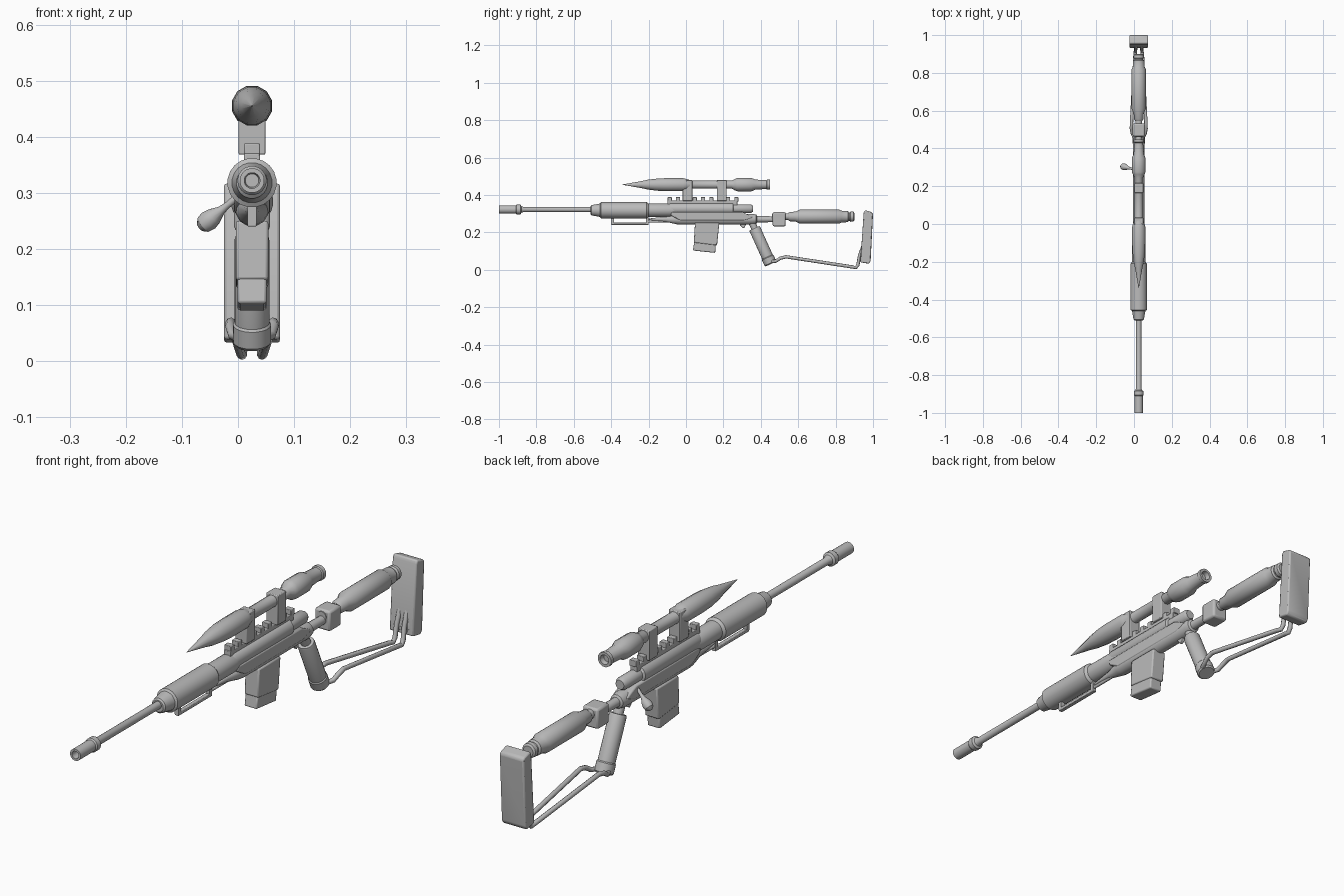
import bpy, bmesh, math
from mathutils import Vector

CX = 0.025   # centre plane of the body
grey = bpy.data.materials.new("gunmetal grey")
grey.diffuse_color = (0.5, 0.5, 0.5, 1)


def finish(name, bm, bevel=0.0):
    bmesh.ops.recalc_face_normals(bm, faces=bm.faces)
    me = bpy.data.meshes.new(name)
    bm.to_mesh(me)
    bm.free()
    ob = bpy.data.objects.new(name, me)
    bpy.context.collection.objects.link(ob)
    me.materials.append(grey)
    if bevel:
        m = ob.modifiers.new("bevel", 'BEVEL')
        m.width = bevel
        m.segments = 2
    bpy.ops.object.select_all(action='DESELECT')
    ob.select_set(True)
    bpy.context.view_layer.objects.active = ob
    bpy.ops.object.shade_smooth_by_angle(angle=math.radians(32))
    return ob


def lathe(name, profile, origin, axis=(0, 1, 0), sides=20):
    """Turned part: profile of (distance along axis, radius)."""
    bm = bmesh.new()
    o, a = Vector(origin), Vector(axis).normalized()
    u = a.orthogonal().normalized()
    v = a.cross(u)
    rings = []
    for d, r in profile:
        ring = []
        for i in range(sides):
            t = 2 * math.pi * i / sides
            ring.append(bm.verts.new(o + a * d + (u * math.cos(t) + v * math.sin(t)) * r))
        rings.append(ring)
    for p, q in zip(rings, rings[1:]):
        for i in range(sides):
            j = (i + 1) % sides
            bm.faces.new((p[i], p[j], q[j], q[i]))
    bm.faces.new(rings[0])
    bm.faces.new(rings[-1])
    return finish(name, bm)


def slab(name, outline, half_width, bevel=0.0, x=CX):
    """Side outline of (y, z) points widened across x."""
    bm = bmesh.new()
    left = [bm.verts.new((x - half_width, y, z)) for y, z in outline]
    right = [bm.verts.new((x + half_width, y, z)) for y, z in outline]
    bm.faces.new(left)
    bm.faces.new(right)
    n = len(outline)
    for i in range(n):
        j = (i + 1) % n
        bm.faces.new((left[i], left[j], right[j], right[i]))
    return finish(name, bm, bevel)


def box(name, y0, y1, z0, z1, half_width, bevel=0.0):
    return slab(name, [(y0, z0), (y1, z0), (y1, z1), (y0, z1)], half_width, bevel)


def rod(name, points, radius):
    cu = bpy.data.curves.new(name, 'CURVE')
    cu.dimensions = '3D'
    cu.bevel_depth = radius
    cu.bevel_resolution = 2
    cu.use_fill_caps = True
    sp = cu.splines.new('POLY')
    sp.points.add(len(points) - 1)
    for p, co in zip(sp.points, points):
        p.co = (*co, 1)
    ob = bpy.data.objects.new(name, cu)
    bpy.context.collection.objects.link(ob)
    cu.materials.append(grey)
    bpy.ops.object.select_all(action='DESELECT')
    ob.select_set(True)
    bpy.context.view_layer.objects.active = ob
    bpy.ops.object.convert(target='MESH')
    bpy.ops.object.shade_smooth_by_angle(angle=math.radians(50))


# Barrel and muzzle with an open bore
lathe("barrel", [(-0.96, 0.012), (-0.97, 0.014), (-1.0, 0.014), (-1.0, 0.022), (-0.91, 0.022),
                 (-0.905, 0.026), (-0.885, 0.026), (-0.88, 0.018), (-0.87, 0.014),
                 (-0.48, 0.014)], (CX, 0, 0.322))
# Handguard and sleeve behind it
lathe("handguard", [(-0.51, 0.022), (-0.505, 0.028), (-0.475, 0.033), (-0.46, 0.036),
                    (-0.455, 0.044), (-0.21, 0.044), (-0.20, 0.036), (-0.09, 0.036),
                    (-0.06, 0.030), (0.0, 0.028)], (CX, 0, 0.318))
# Receiver, bolt housing and lower tube
lathe("upper_receiver", [(-0.10, 0.026), (-0.08, 0.032), (0.25, 0.032), (0.255, 0.024),
                         (0.345, 0.024), (0.357, 0.017)], (CX, 0, 0.326))
slab("receiver_side", [(-0.1, 0.305), (-0.05, 0.295), (0.255, 0.295), (0.255, 0.345),
                       (-0.05, 0.345)], 0.028, 0.006)
lathe("lower_receiver", [(-0.20, 0.004), (-0.11, 0.014), (-0.05, 0.028), (-0.03, 0.030),
                         (0.355, 0.030), (0.375, 0.026), (0.38, 0.018), (0.47, 0.016)],
      (CX, 0, 0.270), sides=12)
slab("receiver_web", [(-0.08, 0.29), (-0.03, 0.262), (0.31, 0.262), (0.36, 0.28),
                      (0.30, 0.31), (-0.08, 0.31)], 0.031, 0.005)

# Sling bracket under the handguard
box("bracket_bar", -0.40, -0.20, 0.240, 0.252, 0.008, 0.002)
for y in (-0.40, -0.215):
    box("bracket_post", y, y + 0.015, 0.245, 0.285, 0.008)
rod("bracket_rod", [(CX, -0.21, 0.258), (CX, -0.02, 0.258)], 0.006)

# Toothed sight rail
box("rail_base", -0.10, 0.275, 0.345, 0.370, 0.014, 0.002)
for i in range(9):
    y = -0.098 + i * 0.0445
    box("rail_tooth", y, y + 0.022, 0.365, 0.388, 0.014, 0.002)

# Scope with pointed front and stepped eyepiece
lathe("scope", [(-0.34, 0.0008), (-0.235, 0.020), (-0.205, 0.027), (-0.15, 0.034), (-0.10, 0.036),
                (-0.015, 0.036), (0.0, 0.032), (0.03, 0.022), (0.245, 0.022), (0.262, 0.032),
                (0.275, 0.037), (0.35, 0.037), (0.37, 0.028), (0.43, 0.024), (0.433, 0.028),
                (0.448, 0.028), (0.448, 0.018), (0.43, 0.015)], (CX, 0, 0.455), sides=12)
for y in (-0.018, 0.165):
    box("scope_mount", y, y + 0.052, 0.368, 0.480, 0.024, 0.003)

# Magazine in two tapering stages
slab("magazine", [(0.048, 0.25), (0.178, 0.25), (0.166, 0.130), (0.042, 0.145)], 0.029, 0.005)
slab("magazine_base", [(0.044, 0.150), (0.160, 0.140), (0.156, 0.090), (0.037, 0.103)],
     0.026, 0.005)

# Trigger
slab("trigger", [(0.285, 0.245), (0.318, 0.245), (0.316, 0.228), (0.304, 0.222), (0.297, 0.23)],
     0.006, 0.002)

# Bolt handle with teardrop knob
handle = Vector((-0.076, 0.02, -0.062)).normalized()
lathe("bolt_handle", [(0.0, 0.007), (0.035, 0.006), (0.05, 0.008), (0.068, 0.016), (0.080, 0.0185),
                      (0.092, 0.016), (0.100, 0.008), (0.102, 0.001)],
      (0.008, 0.287, 0.300), handle, 14)

# Slanted pistol grip with cap and neck
slant = (0, 0.086, -0.19)
lathe("grip", [(-0.035, 0.018), (0.0, 0.018), (0.0, 0.029), (0.006, 0.031), (0.168, 0.031),
               (0.172, 0.034), (0.205, 0.034), (0.211, 0.029)], (CX, 0.366, 0.222), slant)

# Rear block and stock tube
box("rear_block", 0.463, 0.533, 0.232, 0.308, 0.032, 0.008)
lathe("stock_tube", [(0.46, 0.018), (0.545, 0.018), (0.555, 0.025), (0.585, 0.027), (0.61, 0.038),
                     (0.82, 0.038), (0.83, 0.032), (0.865, 0.030), (0.87, 0.023), (0.875, 0.023),
                     (0.88, 0.028), (0.895, 0.027), (0.90, 0.020)], (CX, 0, 0.284))

# Wire stock: mirrored rods and the sockets where they meet the pad
for s in (-1, 1):
    rod("stock_rod", [(CX + s * x, y, z) for x, y, z in (
        (0.018, 0.445, 0.042), (0.034, 0.480, 0.046), (0.039, 0.505, 0.062), (0.038, 0.535, 0.069),
        (0.020, 0.890, 0.015), (0.018, 0.908, 0.011), (0.017, 0.919, 0.025),
        (0.016, 0.928, 0.075), (0.014, 0.955, 0.150))], 0.009)
    for x in (0.010, 0.026):
        lathe("pad_socket", [(0.0, 0.004), (0.03, 0.009), (0.08, 0.007), (0.11, 0.002)],
              (CX + s * x, 0.935, 0.050), (0, 0.02, 0.1), 8)

# Butt pad
slab("butt_pad", [(0.932, 0.040), (0.978, 0.032), (0.987, 0.045), (1.0, 0.300), (0.993, 0.308),
                  (0.957, 0.318), (0.950, 0.305)], 0.050, 0.009)
